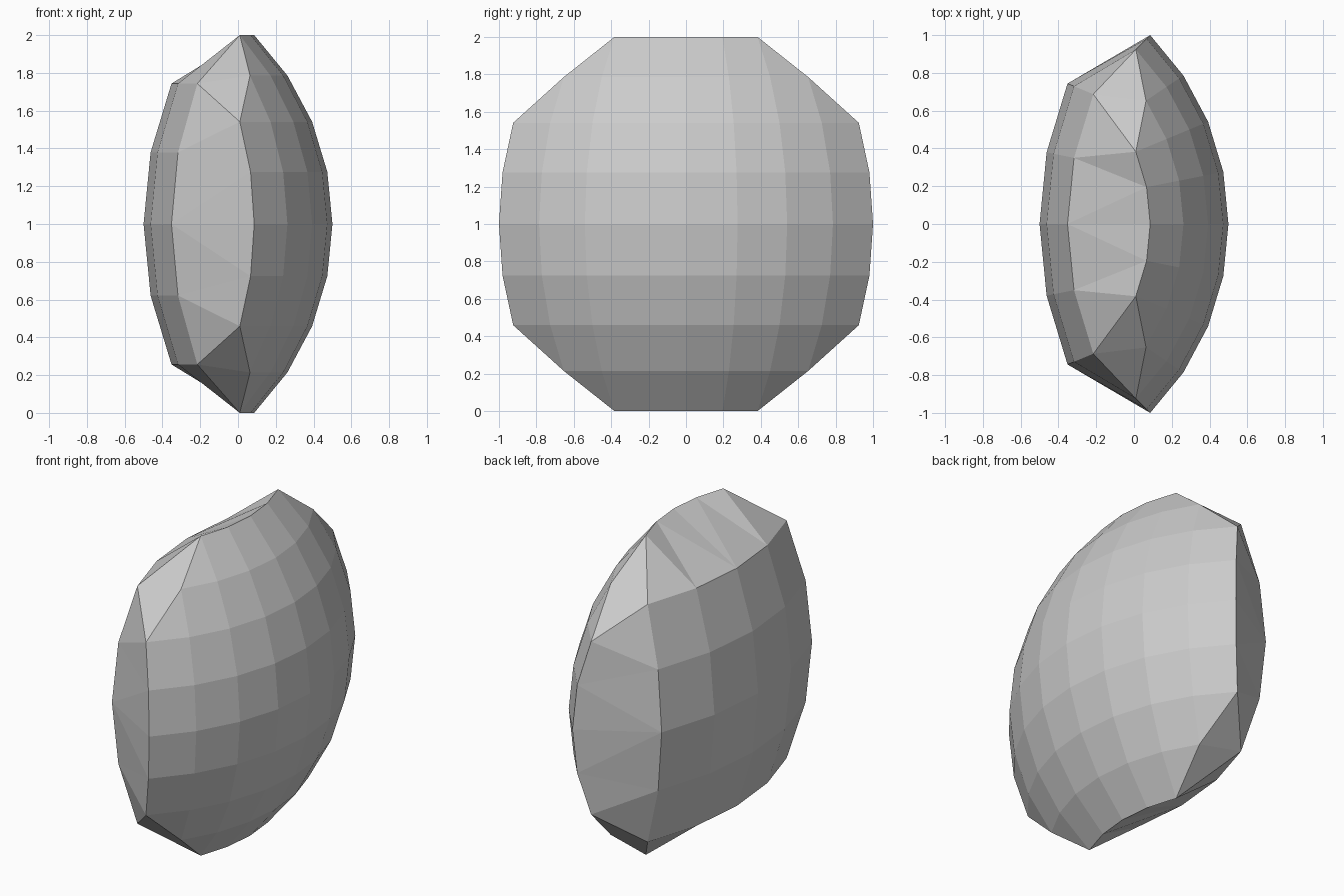
import bpy, bmesh
from math import sin, cos, radians, sqrt

if "Cube" in bpy.data.objects:
    bpy.data.objects.remove(bpy.data.objects["Cube"])

STEP = radians(11.25)          # both caps are cut from 32-sided spheres
bm = bmesh.new()


def cap(radius, n, limit, sign):
    """Latitude/longitude patch of a sphere, bulging to sign * x, tip at x = sign * 0.5."""
    v = {}
    for i in range(-n, n + 1):
        for j in range(-n, n + 1):
            if abs(i) + abs(j) <= limit:
                lat, lon = i * STEP, j * STEP
                v[i, j] = bm.verts.new((
                    sign * (0.5 - radius + radius * cos(lat) * cos(lon)),
                    radius * cos(lat) * sin(lon),
                    1 + radius * sin(lat)))
    for i in range(-n, n):
        for j in range(-n, n):
            ring = [(i, j), (i, j + 1), (i + 1, j + 1), (i + 1, j)]
            pts = [v[k] for k in ring if k in v]
            if len(pts) >= 3:
                bm.faces.new(pts)
    return v


# Large cap with clipped corners, and the smaller shallow cap opposite
big = cap(sqrt(2), 4, 6, 1)
small = cap(1.943, 2, 4, -1)

# Rim: triangulated strips along the four sides
for s in (-1, 1):
    for swap in (False, True):
        def key(a, b):
            return (b, a) if swap else (a, b)
        for d in (-1, 1):
            for k in (0, 1):
                s0, s1 = small[key(2 * s, d * k)], small[key(2 * s, d * (k + 1))]
                b0, b1 = big[key(4 * s, d * k)], big[key(4 * s, d * (k + 1))]
                bm.faces.new((s0, b0, b1))
                bm.faces.new((s0, b1, s1))

# Rim: corner triangles
for a in (-1, 1):
    for b in (-1, 1):
        c, m = small[2 * a, 2 * b], big[3 * a, 3 * b]
        bm.faces.new((c, big[4 * a, 2 * b], m))
        bm.faces.new((c, m, big[2 * a, 4 * b]))

bmesh.ops.recalc_face_normals(bm, faces=bm.faces)
mesh = bpy.data.meshes.new("faceted_lens")
bm.to_mesh(mesh)
bm.free()
obj = bpy.data.objects.new("faceted_lens", mesh)
bpy.context.collection.objects.link(obj)
